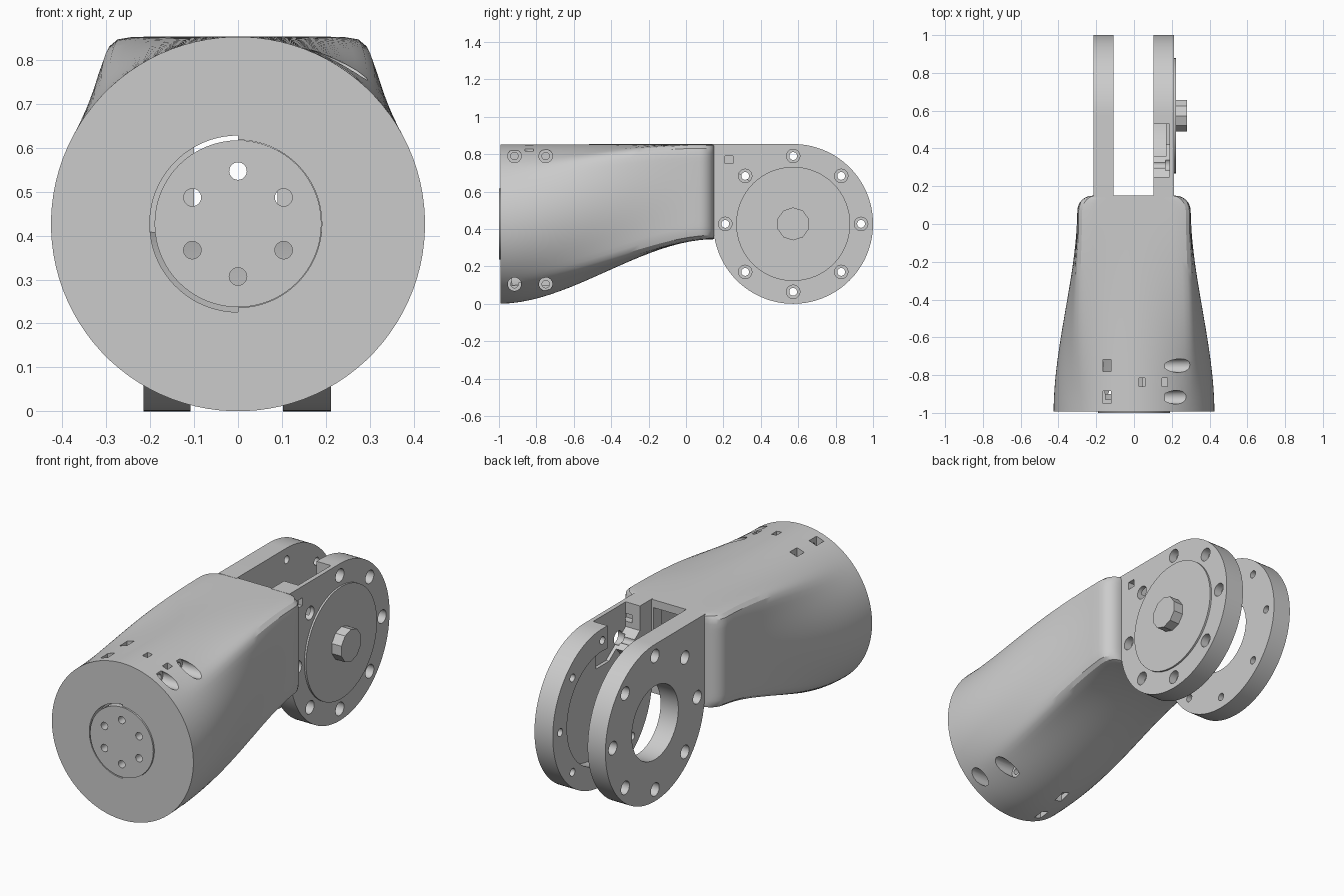
import bpy, bmesh, math
from mathutils import Vector

if "Cube" in bpy.data.objects:
    bpy.data.objects.remove(bpy.data.objects["Cube"])

CY, CZ, R = 0.573, 0.427, 0.427      # joint centre (y, z) and outer radius


def make(name, rings):
    """Closed solid lofted through rings of equal point count."""
    bm = bmesh.new()
    vs = [[bm.verts.new(p) for p in ring] for ring in rings]
    n = len(vs[0])
    for a, b in zip(vs, vs[1:]):
        for i in range(n):
            bm.faces.new((a[i], a[(i + 1) % n], b[(i + 1) % n], b[i]))
    bm.faces.new(vs[0])
    bm.faces.new(vs[-1])
    bmesh.ops.recalc_face_normals(bm, faces=bm.faces)
    me = bpy.data.meshes.new(name)
    bm.to_mesh(me)
    bm.free()
    ob = bpy.data.objects.new(name, me)
    bpy.context.collection.objects.link(ob)
    return ob


def prism(name, axis, pts, a, b):
    """Extrude a 2D outline along an axis from a to b."""
    place = {'x': lambda p, q, d: (d, p, q),
             'y': lambda p, q, d: (p, d, q),
             'z': lambda p, q, d: (p, q, d)}[axis]
    return make(name, [[place(p, q, d) for p, q in pts] for d in (a, b)])


def arc(c, r, a0=0, a1=360, n=32):
    full = a1 - a0 == 360
    return [(c[0] + r * math.cos(t), c[1] + r * math.sin(t)) for t in
            (math.radians(a0 + (a1 - a0) * i / (n if full else n - 1)) for i in range(n))]


def rect(u, v, hu, hv):
    return [(u - hu, v - hv), (u + hu, v - hv), (u + hu, v + hv), (u - hu, v + hv)]


def cut(ob, axis, pts, a, b, cutter=None):
    c = cutter or prism("cutter", axis, pts, a, b)
    c.hide_render = True
    m = ob.modifiers.new("cut", 'BOOLEAN')
    m.operation, m.solver, m.object = 'DIFFERENCE', 'EXACT', c
    bpy.context.view_layer.objects.active = ob
    bpy.ops.object.modifier_apply(modifier=m.name)
    bpy.data.objects.remove(c)


def section(y, t, w, z0, z1, n=96):
    """Ring blending a circle (t=0) into a rounded rectangle (t=1)."""
    out = []
    for i in range(n):
        a = 2 * math.pi * (i + 0.5) / n
        c, s = math.cos(a), math.sin(a)
        k = (abs(c) ** 14 + abs(s) ** 14) ** (-1 / 14)
        f = 1 + t * (k - 1)
        out.append((w * c * f, y, (z0 + z1) / 2 + (z1 - z0) / 2 * s * f))
    return out


def smooth(t):
    t = max(0, min(1, t))
    return t * t * (3 - 2 * t)


def sleeve_rings(y0, y1, off, steps=20):
    rings = []
    for i in range(steps + 1):
        y = y0 + (y1 - y0) * i / steps
        t = smooth((y + 1) / 1.09)
        rings.append(section(y, t, 0.426 - 0.126 * t - off,
                             0.345 * smooth((y + 1) / 1.15) + off, 0.853 - off))
    return rings


# Tapered hollow sleeve: round at the front, square at the fork
rings = sleeve_rings(-0.992, 0.07, 0)
for k in range(1, 7):
    a = math.pi / 2 * k / 6
    y = 0.07 + 0.08 * math.sin(a)
    rings.append(section(y, 1, 0.22 + 0.08 * math.cos(a),
                         0.345 * smooth((y + 1) / 1.15), 0.853))
sleeve = make("tapered_sleeve", rings)
cut(sleeve, None, None, 0, 0, make("cavity", sleeve_rings(-0.93, 0.08, 0.065)))
cut(sleeve, 'y', rect(-0.005, 0.62, 0.095, 0.19), 0.04, 0.25)

# Front opening: wider on its left half
cut(sleeve, 'y', arc((0, CZ), 0.191, n=64), -1.1, -0.85)
cut(sleeve, 'y', arc((0, CZ), 0.201, 90, 270, 40), -1.1, -0.85)

# Side screw holes, nut pockets and small slots
for y in (-0.917, -0.75):
    for z, za, zb in ((0.79, 0.755, 0.95), (0.105, -0.1, 0.099)):
        cut(sleeve, 'x', arc((y, z), 0.036), 0.165, 0.5)
        cut(sleeve, 'x', arc((y, z), 0.02, n=20), -0.14, 0.25)
        cut(sleeve, 'z', rect(-0.143, y, 0.022, 0.032), za, zb)
for x in (0.042, 0.162):
    cut(sleeve, 'z', rect(x, -0.838, 0.015, 0.022), 0.785, 0.95)

# Round drive plate with six holes in the front opening
drive = prism("drive_plate", 'y', arc((0, CZ), 0.19, n=64), -1.0, -0.9)
for p in arc((0, CZ), 0.12, 30, 390, 6):
    cut(drive, 'y', arc(p, 0.02, n=24), -1.1, -0.8)

# Fork plates: circle with a square upper corner joining the sleeve
outline = arc((CY, CZ), R, -180, 90, 97) + [(0.14, CZ + R)]
left = prism("left_fork_plate", 'x', outline, -0.215, -0.108)
right = prism("right_fork_plate", 'x', outline, 0.102, 0.212)
for ob, outer in ((left, -0.215), (right, 0.212)):
    s = 1 if outer > 0 else -1
    for p in arc((CY, CZ), 0.363, n=8):
        cut(ob, 'x', arc(p, 0.036, n=24), outer - s * 0.045, outer + s * 0.1)
        cut(ob, 'x', arc(p, 0.021, n=20), outer - s * 0.2, outer)
cut(left, 'x', arc((CY, CZ), 0.2, n=64), -0.3, 0)

# Right plate: inner recess, cable slot in the top, small side window
cut(right, 'x', arc((CY, CZ), 0.305, n=64), 0.05, 0.17)
cut(right, 'x', [(0.25, 0.72), (0.42, 0.60), (0.53, 0.60), (0.53, 0.9), (0.25, 0.9)],
    0.05, 0.188)
cut(right, 'x', rect(0.23, 0.77, 0.021, 0.021), 0.15, 0.3)

# Outer cover disc and faceted nut
cover = prism("cover_disc", 'x', arc((CY, CZ), 0.305, n=64), 0.205, 0.222)
nut = prism("centre_nut", 'x', arc((CY, CZ), 0.088, 18, 378, 10), 0.215, 0.28)

# Smooth shading with crisp edges
bpy.ops.object.select_all(action='DESELECT')
for ob in (sleeve, drive, left, right, cover, nut):
    ob.select_set(True)
bpy.context.view_layer.objects.active = sleeve
bpy.ops.object.shade_smooth_by_angle(angle=math.radians(28))
